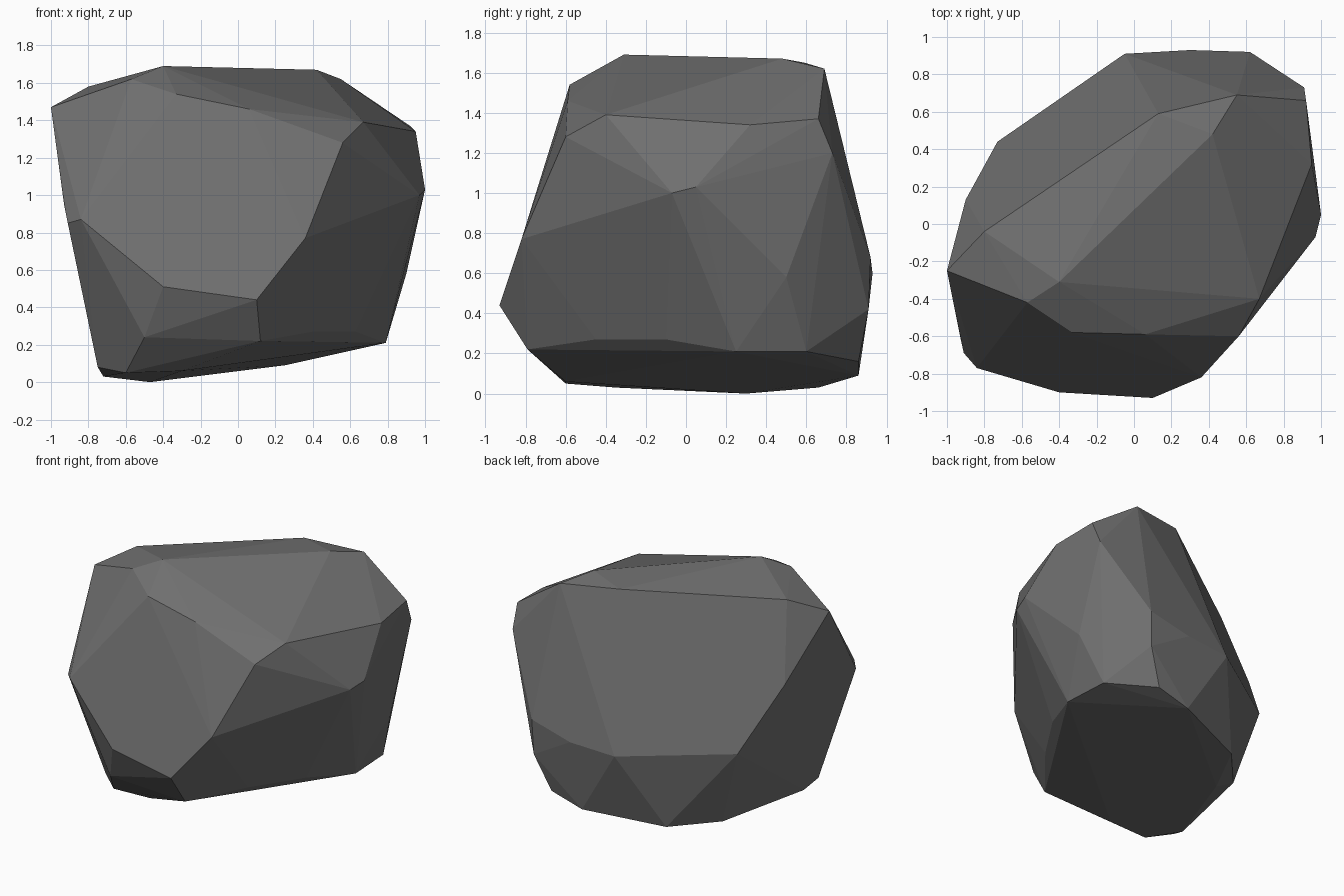
import bpy, bmesh
from math import radians

# Key corners of the boulder, ring by ring from crown to base
crown = [(-.40, -.31, 1.69), (.42, .48, 1.67), (.13, .59, 1.65), (.55, .69, 1.62),
         (-.80, -.04, 1.58), (-.57, -.42, 1.62), (-.33, -.58, 1.54), (.06, -.59, 1.46)]
shoulder = [(-1, -.25, 1.47), (.56, -.60, 1.28), (.67, -.40, 1.39),
            (.95, .32, 1.34), (.92, .66, 1.37), (.91, .73, 1.20)]
waist = [(1, .05, 1.03), (.97, -.07, 1.0), (-.90, .13, 1.04), (-.97, -.38, 1.2),
         (-.93, -.60, .95), (-.91, -.69, .85), (-.84, -.77, .87), (.36, -.82, .77)]
belly = [(.10, -.93, .44), (-.40, -.90, .51), (-.73, .44, .60), (-.05, .91, .58),
         (.30, .93, .60), (.61, .91, .42), (.62, .92, .68), (.90, .50, .58)]
base = [(.12, -.79, .22), (.40, -.45, .27), (.63, -.10, .27), (.79, .25, .21),
        (.77, .60, .21), (.50, .86, .16), (.25, .86, .09), (-.30, .66, .03),
        (-.56, .37, .03), (-.47, .30, 0), (-.72, -.35, .03), (-.75, -.48, .08),
        (-.60, -.60, .05), (-.30, -.60, .06), (-.50, -.78, .24)]

# Wrap the corners in a faceted skin
bm = bmesh.new()
for ring in (crown, shoulder, waist, belly, base):
    for co in ring:
        bm.verts.new(co)
hull = bmesh.ops.convex_hull(bm, input=bm.verts[:])
bmesh.ops.delete(bm, geom=[v for v in bm.verts if not v.link_faces], context='VERTS')

# Merge nearly coplanar triangles into broad chipped facets
bmesh.ops.dissolve_limit(bm, angle_limit=radians(3), verts=bm.verts[:], edges=bm.edges[:])
bmesh.ops.recalc_face_normals(bm, faces=bm.faces[:])

mesh = bpy.data.meshes.new("boulder")
bm.to_mesh(mesh)
bm.free()
boulder = bpy.data.objects.new("boulder", mesh)
bpy.context.collection.objects.link(boulder)

# Dark stone
stone = bpy.data.materials.new("dark_stone")
stone.diffuse_color = (.16, .16, .16, 1)
mesh.materials.append(stone)
